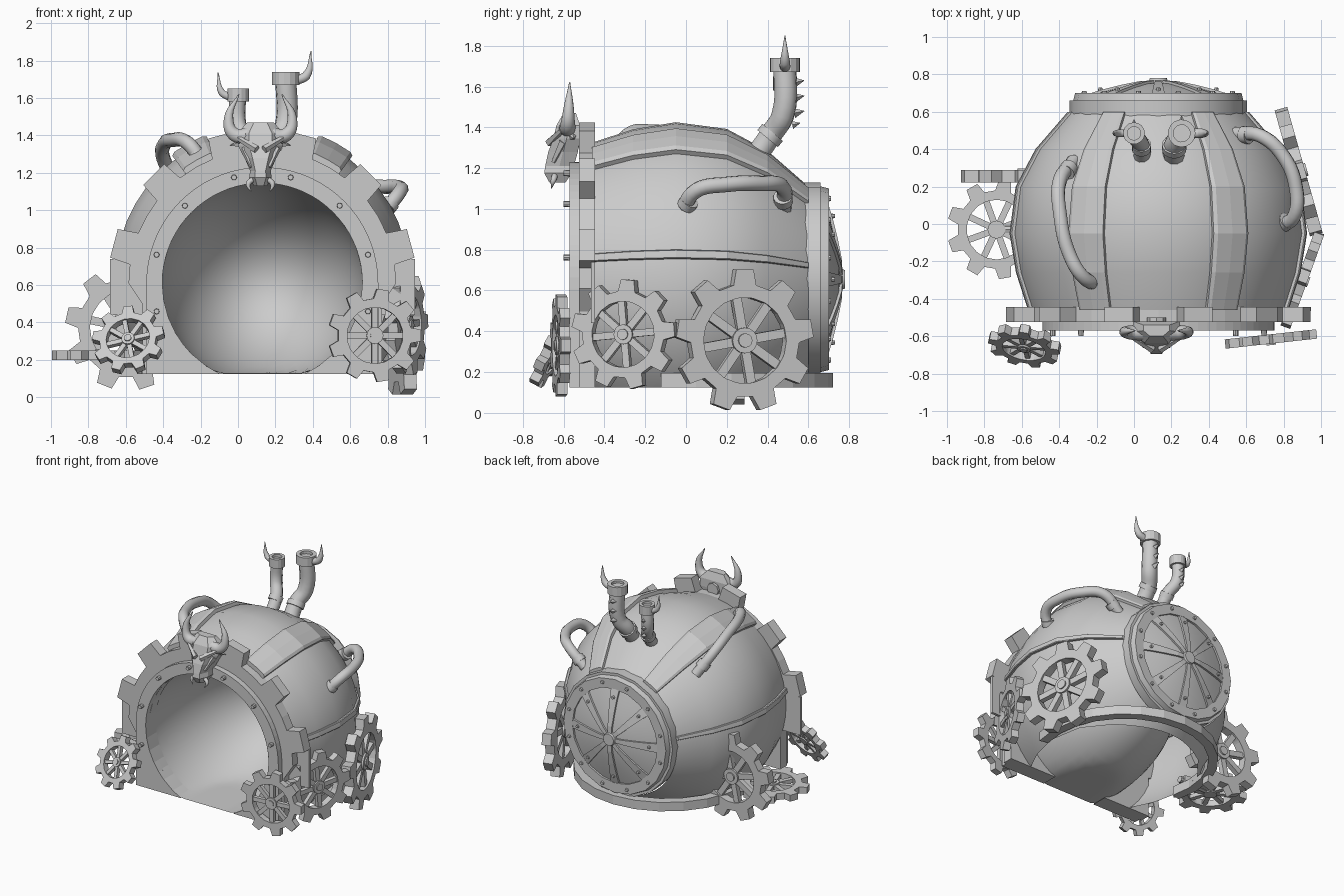
import bpy, bmesh
from math import sin, cos, radians, pi, atan2, degrees, sqrt
from mathutils import Matrix, Vector

cube = bpy.data.objects.get("Cube")
if cube:
    bpy.data.objects.remove(cube, do_unlink=True)

metal = bpy.data.materials.new("grey_metal")
metal.use_nodes = True
metal.diffuse_color = (0.6, 0.6, 0.6, 1)
metal.node_tree.nodes["Principled BSDF"].inputs["Base Color"].default_value = (0.6, 0.6, 0.6, 1)

CX, CZ, HOLE_Z, FLOOR = 0.13, 0.64, 0.61, 0.125
UPRIGHT = Matrix.Rotation(pi / 2, 4, 'X')          # local z points to the front
BODY = [(-0.46, 0.685), (-0.26, 0.75), (-0.05, 0.785), (0.2, 0.752), (0.4, 0.645), (0.6, 0.47)]


def finish(name, bm, matrix=None, smooth=False):
    bmesh.ops.remove_doubles(bm, verts=bm.verts, dist=0.0005)
    bmesh.ops.recalc_face_normals(bm, faces=bm.faces)
    if matrix:
        bm.transform(matrix)
    mesh = bpy.data.meshes.new(name)
    bm.to_mesh(mesh)
    bm.free()
    mesh.materials.append(metal)
    obj = bpy.data.objects.new(name, mesh)
    bpy.context.collection.objects.link(obj)
    if smooth:
        bpy.ops.object.select_all(action='DESELECT')
        obj.select_set(True)
        bpy.context.view_layer.objects.active = obj
        bpy.ops.object.shade_smooth_by_angle(angle=radians(35))
    return obj


def loft(bm, rings, closed=True, caps=False):
    """Bridge a list of equal point rings."""
    rows = [[bm.verts.new(p) for p in ring] for ring in rings]
    n = len(rows[0])
    for a, b in zip(rows, rows[1:]):
        for i in range(n if closed else n - 1):
            j = (i + 1) % n
            bm.faces.new((a[i], a[j], b[j], b[i]))
    if caps:
        bm.faces.new(rows[0])
        bm.faces.new(rows[-1])


def revolve(name, profile, cz, seg=48, cut=False):
    """Spin (y, radius) points round the front-to-back axis."""
    bm = bmesh.new()
    loft(bm, [[(CX + r * cos(2 * pi * i / seg), y, cz + r * sin(2 * pi * i / seg))
               for i in range(seg)] for y, r in profile])
    if cut:
        bmesh.ops.bisect_plane(bm, geom=bm.verts[:] + bm.edges[:] + bm.faces[:],
                               plane_co=(0, 0, FLOOR), plane_no=(0, 0, -1), clear_outer=True)
    return finish(name, bm, smooth=True)


def plate(name, inner, outer, low, high, matrix, closed=True):
    """Thick flat strip between two outlines."""
    bm = bmesh.new()
    rings = [[(*i, low), (*o, low), (*o, high), (*i, high)] for i, o in zip(inner, outer)]
    loft(bm, rings + (rings[:1] if closed else []), caps=not closed)
    finish(name, bm, matrix)


def polar(r, deg):
    return (r * cos(radians(deg)), r * sin(radians(deg)))


def rod(name, a, b, r1, r2, seg=8):
    a, b = Vector(a), Vector(b)
    bm = bmesh.new()
    bmesh.ops.create_cone(bm, cap_ends=True, segments=seg, radius1=r1, radius2=r2, depth=(b - a).length)
    m = Matrix.Translation((a + b) / 2) @ (b - a).to_track_quat('Z', 'Y').to_matrix().to_4x4()
    finish(name, bm, m, seg > 8)


def box(name, lo, hi, matrix=None):
    lo, hi = Vector(lo), Vector(hi)
    bm = bmesh.new()
    bmesh.ops.create_cube(bm, size=1)
    bm.transform(Matrix.Translation((lo + hi) / 2) @ Matrix.Diagonal((*(hi - lo), 1)))
    finish(name, bm, matrix)


def tube(name, points, radii):
    """Bent round pipe, tapering with the given radii."""
    curve = bpy.data.curves.new(name, 'CURVE')
    curve.dimensions, curve.bevel_depth, curve.bevel_resolution = '3D', 1.0, 3
    curve.resolution_u, curve.use_fill_caps = 6, True
    spline = curve.splines.new('BEZIER')
    spline.bezier_points.add(len(points) - 1)
    for bp, co, r in zip(spline.bezier_points, points, radii):
        bp.co, bp.radius = co, r
        bp.handle_left_type = bp.handle_right_type = 'AUTO'
    curve.materials.append(metal)
    bpy.context.collection.objects.link(bpy.data.objects.new(name, curve))


def gear(name, centre, normal, r, thick, teeth=9, turn=0):
    """Spoked cog wheel with a hub."""
    m = Matrix.Translation(centre) @ Vector(normal).to_track_quat('Z', 'Y').to_matrix().to_4x4()
    step, outer, inner = 360 / teeth, [], []
    for t in range(teeth):
        for off, k in ((-0.3, 0.79), (-0.18, 1), (0.18, 1), (0.3, 0.79)):
            a = turn + (t + off) * step
            outer.append(polar(r * k, a))
            inner.append(polar(r * 0.6, a))
    h = thick / 2
    plate(name + "_rim", inner, outer, -h, h, m)
    for i in range(8):
        box(name + "_spoke", (0.1 * r, -0.065 * r, -h * 0.6), (0.64 * r, 0.065 * r, h * 0.6),
            m @ Matrix.Rotation(i * pi / 4 + radians(turn), 4, 'Z'))
    rod(name + "_hub", m @ Vector((0, 0, -h)), m @ Vector((0, 0, h)), 0.18 * r, 0.18 * r, 16)
    rod(name + "_axle", m @ Vector((0, 0, h)), m @ Vector((0, 0, h * 1.3)), 0.1 * r, 0.1 * r, 12)


# Shell, open underneath, and the bowl-shaped chamber inside it with a flat floor
revolve("body_shell", BODY, CZ, cut=True)
DEPTH = 0.92
bowl = revolve("inner_bowl", [(-0.57, 0.535)] + [(-0.5 + DEPTH * t, 0.54 * sqrt(1 - t * t))
                                                for t in (sin(i * pi / 32) for i in range(17))], HOLE_Z)
for v in bowl.data.vertices:
    v.co.z = max(v.co.z, FLOOR + 0.002)

# Raised ribs along the shell: broad ones on top, narrow ones at the sides
for angle, width, lift in ((10, 1.6, 0.02), (61, 7.5, 0.035), (119, 7.5, 0.035), (170, 1.6, 0.02)):
    bm = bmesh.new()
    rings = []
    for y, r in BODY:
        ring = []
        for side, k in ((-1, -1), (-1, 0.7), (-0.8, 1), (0, 1), (0.8, 1), (1, 0.7), (1, -1), (0, -1)):
            x, z = polar(r + lift * k, angle + side * width)
            ring.append((CX + x, y, CZ + z))
        rings.append(ring)
    loft(bm, rings, caps=True)
    finish("shell_rib", bm)


# Front arch: toothed outer ring and thin riveted plate, squared off below
def arch(name, half, r_out, toothed, front, back):
    drop = HOLE_Z - FLOOR
    corner = degrees(atan2(drop, half))
    marks = [(a, r_out) for a in range(0, 181, 5)]
    if toothed:
        marks = [(0, r_out)]
        for c in range(15, 180, 30):
            marks += [(c - 7, r_out), (c - 5.5, 0.825), (c + 5.5, 0.825), (c + 7, r_out), (c + 15, r_out)]
    low = sorted([-64.5, -corner, -56, -45, -30, -20, -10])
    marks = [(a, 0) for a in low] + marks + [(180 - a, 0) for a in reversed(low)]
    outer = []
    for a, r in marks:
        if not r:
            c, s = abs(cos(radians(a))), abs(sin(radians(a)))
            r = min(half / c, drop / s)
        outer.append(polar(r, a))
    inner = [polar(0.535, a) for a, _ in marks]
    plate(name, inner, outer, -back, -front, Matrix.Translation((CX, 0, HOLE_Z)) @ UPRIGHT, closed=False)


arch("front_gear_arch", 0.64, 0.715, True, -0.525, -0.445)
arch("front_plate", 0.62, 0.62, False, -0.57, -0.52)
for a in range(-15, 196, 30):
    x, z = polar(0.585, a)
    rod("front_rivet", (CX + x, -0.56, HOLE_Z + z), (CX + x, -0.6, HOLE_Z + z), 0.016, 0.014)
for s in (-1, 1):
    xs = sorted((CX + s * 0.6, CX + s * 0.815))
    box("side_panel", (xs[0], -0.465, 0.44), (xs[1], -0.445, 0.74))

# Base rim round the back
arc = range(-15, 196, 15)
plate("base_rim", [polar(0.6, a) for a in arc], [polar(0.67, a) for a in arc], FLOOR, 0.195,
      Matrix.Translation((CX, 0.05, 0)), closed=False)

# Rear hatch: ring, flange, rivets, dome and radial straps
HZ = 0.655
revolve("hatch_ring", [(0.56, 0.4), (0.56, 0.475), (0.66, 0.475), (0.66, 0.455), (0.7, 0.445), (0.7, 0.37), (0.56, 0.37)],
        HZ, 20)
DOME = [(0.68, 0.38), (0.705, 0.3), (0.73, 0.2), (0.75, 0.1), (0.755, 0)]
revolve("hatch_dome", DOME, HZ, 40)
for i in range(12):
    x, z = polar(0.41, i * 30 + 15)
    rod("hatch_rivet", (CX + x, 0.69, HZ + z), (CX + x, 0.712, HZ + z), 0.016, 0.012)
for i in range(8):
    bm = bmesh.new()
    loft(bm, [[(r, y - 0.02, -w), (r, y + 0.014, -w), (r, y + 0.014, w), (r, y - 0.02, w)]
              for (y, r), w in zip(DOME, (0.036, 0.03, 0.024, 0.018, 0.014))], caps=True)
    spin = Matrix.Translation((CX, 0, HZ)) @ Matrix.Rotation(i * pi / 4, 4, 'Y')
    finish("hatch_strap", bm, spin)
    rod("strap_rivet", spin @ Vector((0.31, 0.7, 0)), spin @ Vector((0.31, 0.73, 0)), 0.014, 0.01)
rod("hatch_boss", (CX, 0.74, HZ), (CX, 0.78, HZ), 0.06, 0.045, 16)

# Cog wheels
gear("side_rear_gear", (0.88, 0.28, 0.355), (0.96, 0.27, 0), 0.35, 0.07, turn=10)
gear("side_front_gear", (0.9, -0.3, 0.385), (0.94, -0.34, 0), 0.27, 0.055, turn=5)
gear("front_left_gear", (0.73, -0.615, 0.33), (0.11, -1, 0), 0.25, 0.05)
gear("front_right_gear", (-0.585, -0.65, 0.305), (-0.17, -0.87, 0.46), 0.195, 0.05, turn=15)
gear("rear_right_gear", (-0.59, 0.255, 0.37), (0, 1, 0), 0.335, 0.065, turn=12)
gear("flat_gear", (-0.735, -0.03, 0.225), (0, 0, 1), 0.265, 0.05, turn=20)
rod("flat_gear_shaft", (-0.73, -0.03, 0.225), (-0.45, -0.03, 0.225), 0.025, 0.025)

# Looping side pipes with end collars
LOOPS = ([(-0.18, -0.32, 1.24), (-0.27, -0.285, 1.36), (-0.35, -0.15, 1.375), (-0.395, 0.05, 1.35),
          (-0.4, 0.22, 1.28), (-0.32, 0.34, 1.12)],
         [(0.77, -0.02, 0.98), (0.86, 0.05, 1.09), (0.865, 0.2, 1.12), (0.8, 0.36, 1.125),
          (0.68, 0.47, 1.11), (0.54, 0.48, 1.0)])
for path in LOOPS:
    tube("side_pipe", path, [0.038] * len(path))
    for a, b in ((path[0], path[1]), (path[-1], path[-2])):
        a, b = Vector(a), Vector(b)
        rod("pipe_collar", a.lerp(b, 0.3), a.lerp(b, 0.55), 0.047, 0.047, 16)

# Chimneys with cap, horn and spikes
for x, top, r, s in ((0.0, 1.65, 0.045, -1), (0.255, 1.74, 0.057, 1)):
    foot = x + (0.04 if s < 0 else -0.04)
    tube("chimney", [(foot, 0.33, 1.24), (foot, 0.42, 1.37), (x, 0.475, 1.46), (x, 0.485, top - 0.02)], [r] * 4)
    rod("chimney_band", (foot, 0.40, 1.345), (foot, 0.425, 1.375), r * 1.15, r * 1.15, 16)
    ring = range(0, 360, 24)
    plate("chimney_cap", [polar(r * 0.8, a) for a in ring], [polar(r * 1.3, a) for a in ring],
          top - 0.07, top, Matrix.Translation((x, 0.485, 0)))
    k = r / 0.057
    tube("chimney_horn", [(x + s * r, 0.485, top - 0.045), (x + s * 0.11 * k, 0.485, top - 0.02),
                          (x + s * 0.135 * k, 0.485, top + 0.11 * k)], [0.027 * k, 0.025 * k, 0.002])
    for j in range(3):
        z = top - 0.12 - 0.075 * k * j
        rod("chimney_spike", (x, 0.485 + r * 0.8, z), (x, 0.485 + r + 0.04 * k, z + 0.01), 0.025 * k, 0, 4)

# Horned beast skull over the arch
bm = bmesh.new()
SKULL = [(1.47, 0.07, -0.6, -0.54), (1.41, 0.125, -0.635, -0.52), (1.345, 0.12, -0.65, -0.52),
         (1.28, 0.085, -0.675, -0.53), (1.21, 0.055, -0.69, -0.55), (1.175, 0.06, -0.695, -0.56),
         (1.13, 0.035, -0.67, -0.59)]
loft(bm, [[(0.12 - w, b, z), (0.12 - w, (f + b) / 2, z), (0.12 - w * 0.5, f, z),
           (0.12 + w * 0.5, f, z), (0.12 + w, (f + b) / 2, z), (0.12 + w, b, z)]
          for z, w, f, b in SKULL], caps=True)
finish("skull", bm)
for s in (-1, 1):
    def at(x, y, z):
        return (0.12 + s * x, y, z)
    tube("skull_horn", [at(0.05, -0.58, 1.4), at(0.14, -0.58, 1.405), at(0.17, -0.575, 1.49), at(0.115, -0.57, 1.62)],
         [0.045, 0.038, 0.026, 0.003])
    rod("skull_brow", at(0.02, -0.67, 1.325), at(0.12, -0.61, 1.385), 0.022, 0.014, 5)
    rod("skull_ear", at(0.09, -0.56, 1.36), at(0.165, -0.55, 1.345), 0.03, 0, 5)
    rod("skull_cheek", at(0.085, -0.6, 1.33), at(0.045, -0.65, 1.23), 0.025, 0.012, 5)
    tube("skull_tusk", [at(0.03, -0.64, 1.17), at(0.065, -0.65, 1.14), at(0.05, -0.66, 1.1)], [0.016, 0.014, 0.002])
rod("skull_mount", (0.12, -0.5, 1.35), (0.12, -0.58, 1.35), 0.05, 0.05)
